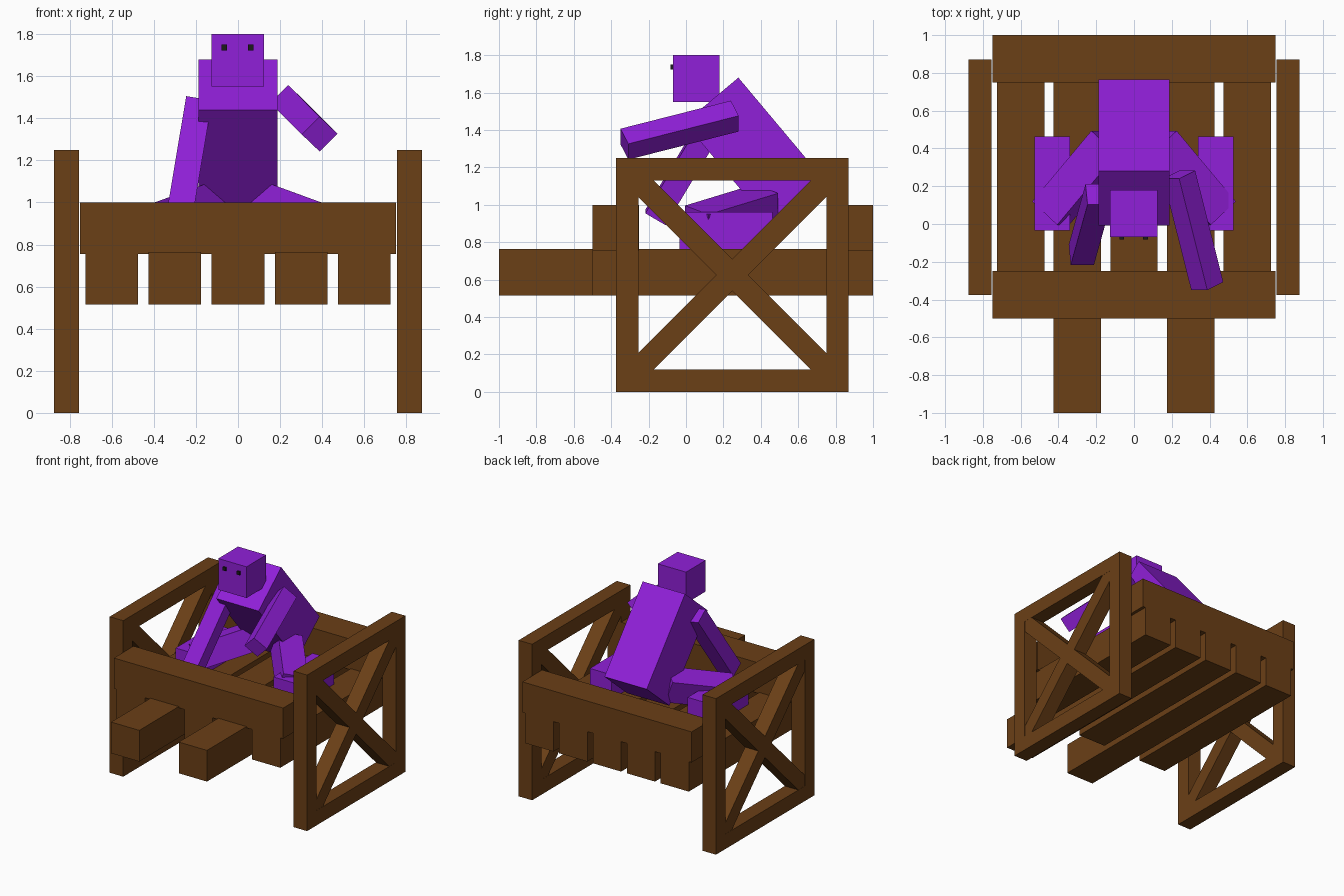
import bpy, bmesh
from math import radians, sin, cos
from mathutils import Vector

if "Cube" in bpy.data.objects:
    bpy.data.objects.remove(bpy.data.objects["Cube"])


def material(name, rgb):
    m = bpy.data.materials.new(name)
    m.diffuse_color = (*rgb, 1)
    m.use_nodes = True
    m.node_tree.nodes["Principled BSDF"].inputs["Base Color"].default_value = m.diffuse_color
    return m


WOOD = material("wood", (0.147, 0.050, 0.008))
PURPLE = material("purple", (0.28, 0.014, 0.69))
BLACK = material("black", (0.01, 0.01, 0.01))


def slab(name, corner, u, v, w, mat):
    """Box spanned by three edge vectors from one corner."""
    c, u, v, w = map(Vector, (corner, u, v, w))
    bm = bmesh.new()
    verts = [bm.verts.new(c + i * u + j * v + k * w)
             for i in (0, 1) for j in (0, 1) for k in (0, 1)]
    bmesh.ops.convex_hull(bm, input=verts)
    bmesh.ops.dissolve_limit(bm, angle_limit=0.01, verts=bm.verts, edges=bm.edges)
    bmesh.ops.recalc_face_normals(bm, faces=bm.faces)
    me = bpy.data.meshes.new(name)
    bm.to_mesh(me)
    bm.free()
    me.materials.append(mat)
    ob = bpy.data.objects.new(name, me)
    bpy.context.collection.objects.link(ob)
    return ob


def box(name, x, y, z, mat):
    return slab(name, (x[0], y[0], z[0]), (x[1] - x[0], 0, 0),
                (0, y[1] - y[0], 0), (0, 0, z[1] - z[0]), mat)


# Floor slats, two of them reaching forward
for i in range(5):
    x = -0.6 + 0.3 * i
    front = -1.0 if i in (1, 3) else -0.5
    box("floor_slat", (x - 0.125, x + 0.125), (front, 1.0), (0.515, 0.765), WOOD)

# Front and back boards
for name, y in (("front_board", -0.5), ("back_board", 0.75)):
    box(name, (-0.75, 0.75), (y, y + 0.25), (0.755, 1.0), WOOD)

# Side frames with crossed braces
T, Y0, Y1, H = 0.12, -0.375, 0.87, 1.25
for x in (-0.875, 0.755):
    xs = (x, x + T)
    for y in (Y0, Y1 - T):
        box("frame_post", xs, (y, y + T), (0, H), WOOD)
    for z in (0, H - T):
        box("frame_rail", xs, (Y0 + T, Y1 - T), (z, z + T), WOOD)
    mid = Vector((x + 0.001, (Y0 + Y1) / 2, H / 2))
    for s in (-1, 1):
        along = Vector((0, s, 1)).normalized()
        across = Vector((0, 1, -s)).normalized()
        slab("frame_brace", mid - along * 0.74 - across * T / 2,
             along * 1.48, across * T, (T - 0.002, 0, 0), WOOD)

# Leaning torso
t = radians(40)
slab("torso", (-0.1875, 0.28, 1.68), (0.375, 0, 0),
     Vector((0, sin(t), -cos(t))) * 0.755, Vector((0, -cos(t), -sin(t))) * 0.375, PURPLE)

# Head and eyes
box("head", (-0.126, 0.124), (-0.07, 0.18), (1.55, 1.8), PURPLE)
for x in (-0.065, 0.06):
    box("eye", (x - 0.013, x + 0.013), (-0.083, -0.06), (1.723, 1.75), BLACK)

# Arms
slab("raised_arm", (0.388, -0.35, 1.407), (-0.149, 0.59, 0.15),
     (0.085, 0.042, -0.081), (-0.085, 0, -0.084), PURPLE)
slab("lowered_arm", (-0.335, -0.217, 0.975), (0.089, 0.32, 0.53),
     (0.123, 0, -0.0206), (-0.0106, 0.1075, -0.0631), PURPLE)

# Crossed legs, mirrored
for s in (-1, 1):
    box("lower_leg", sorted((s * 0.338, s * 0.528)), (-0.035, 0.463), (0.765, 0.962), PURPLE)
    slab("thigh", (s * 0.407, -0.005, 0.996), (s * -0.3125, 0.3735, 0.1137),
         (s * 0.1317, 0.1247, -0.0479), (s * -0.064, 0, -0.176), PURPLE)
